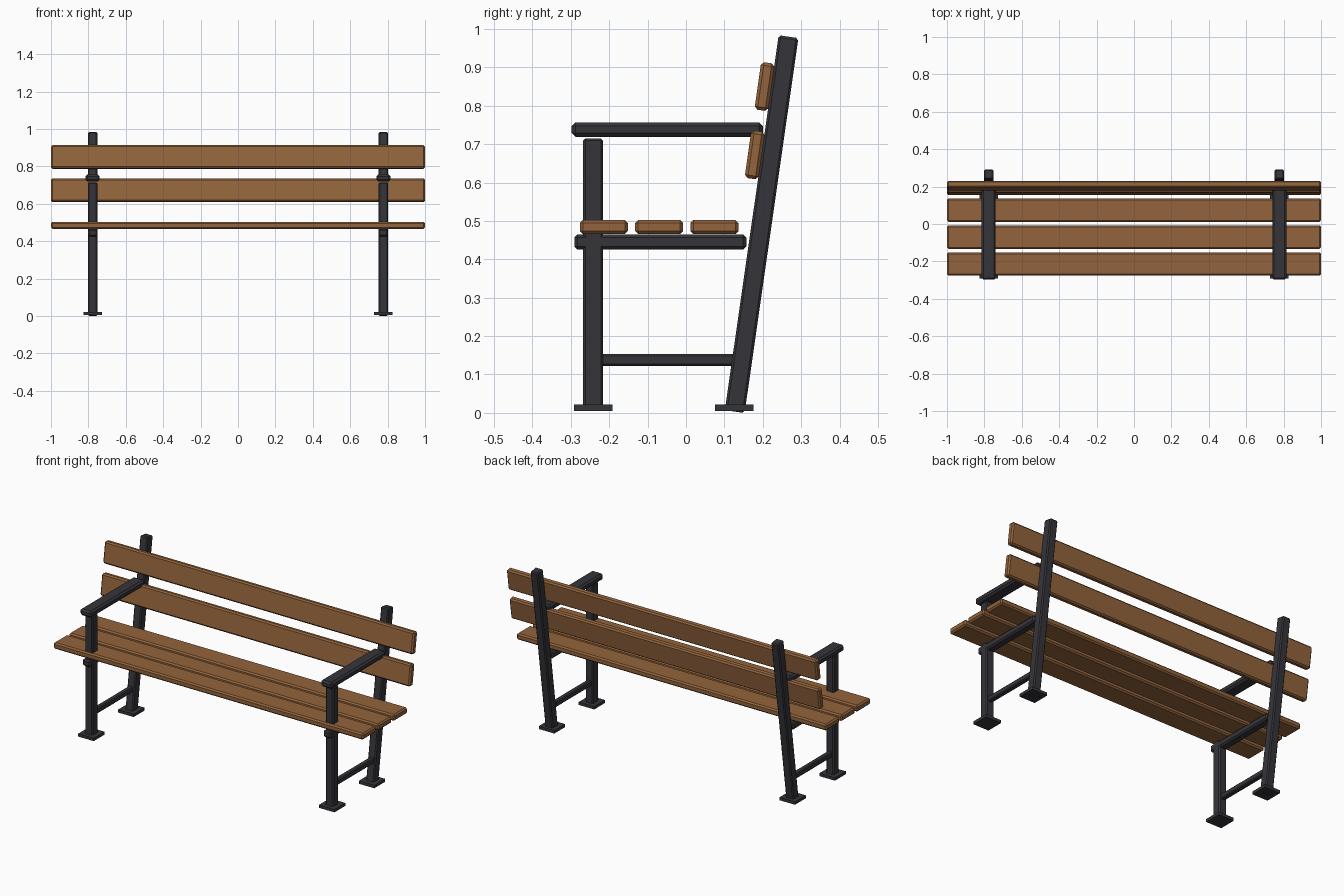
import bpy
import math
from mathutils import Vector

if "Cube" in bpy.data.objects:
    bpy.data.objects.remove(bpy.data.objects["Cube"], do_unlink=True)


def make_material(name, colour):
    mat = bpy.data.materials.new(name)
    mat.use_nodes = True
    mat.diffuse_color = colour
    mat.node_tree.nodes["Principled BSDF"].inputs["Base Color"].default_value = colour
    return mat


wood = make_material("brown_wood", (0.29, 0.127, 0.045, 1))
metal = make_material("dark_metal", (0.036, 0.034, 0.042, 1))


def box(name, centre, size, mat, bevel=0.008, tilt=0.0):
    """Chamfered box, leaning backwards by tilt."""
    bpy.ops.mesh.primitive_cube_add(size=1, location=centre)
    obj = bpy.context.object
    obj.name = name
    obj.scale = size
    bpy.ops.object.transform_apply(location=False, rotation=False, scale=True)
    obj.rotation_euler.x = -tilt
    obj.data.materials.append(mat)
    if bevel:
        mod = obj.modifiers.new("Chamfer", "BEVEL")
        mod.width = bevel
        mod.segments = 1
    return obj


# Line of the leaning rear posts
foot = Vector((0, 0.127, 0.0035))
head = Vector((0, 0.267, 0.98))
lean = math.atan2(head.y - foot.y, head.z - foot.z)
post_depth = 0.052

# Metal frame on each side
for side, x in (("left", 0.777), ("right", -0.777)):
    box(side + "_front_leg", (x, -0.242, 0.362), (0.05, post_depth, 0.706), metal, 0.006)
    mid = (foot + head) / 2
    box(side + "_rear_post", (x, mid.y, mid.z),
        (0.05, post_depth, (head - foot).length), metal, 0.006, lean)
    box(side + "_seat_rail", (x, -0.067, 0.445), (0.05, 0.448, 0.04), metal)
    box(side + "_armrest", (x, -0.049, 0.738), (0.075, 0.498, 0.038), metal, 0.01)
    box(side + "_stretcher", (x, -0.041, 0.138), (0.03, 0.37, 0.031), metal, 0.005)
    for end, y in (("front", -0.242), ("rear", 0.126)):
        box(side + "_" + end + "_foot_plate", (x, y, 0.014), (0.1, 0.1, 0.017), metal, 0)

# Seat slats
for i in range(3):
    box(f"seat_slat_{i + 1}", (0, -0.214 + 0.144 * i, 0.484), (2, 0.125, 0.037), wood)

# Backrest slats resting on the front of the posts
slat_thick = 0.036
normal = Vector((0, -math.cos(lean), math.sin(lean)))
for name, z in (("lower", 0.672), ("upper", 0.85)):
    t = (z - foot.z) / (head.z - foot.z)
    centre = foot.lerp(head, t) + normal * (post_depth + slat_thick) / 2
    centre.z = z
    box(name + "_back_slat", centre, (2, slat_thick, 0.125), wood, tilt=lean)
